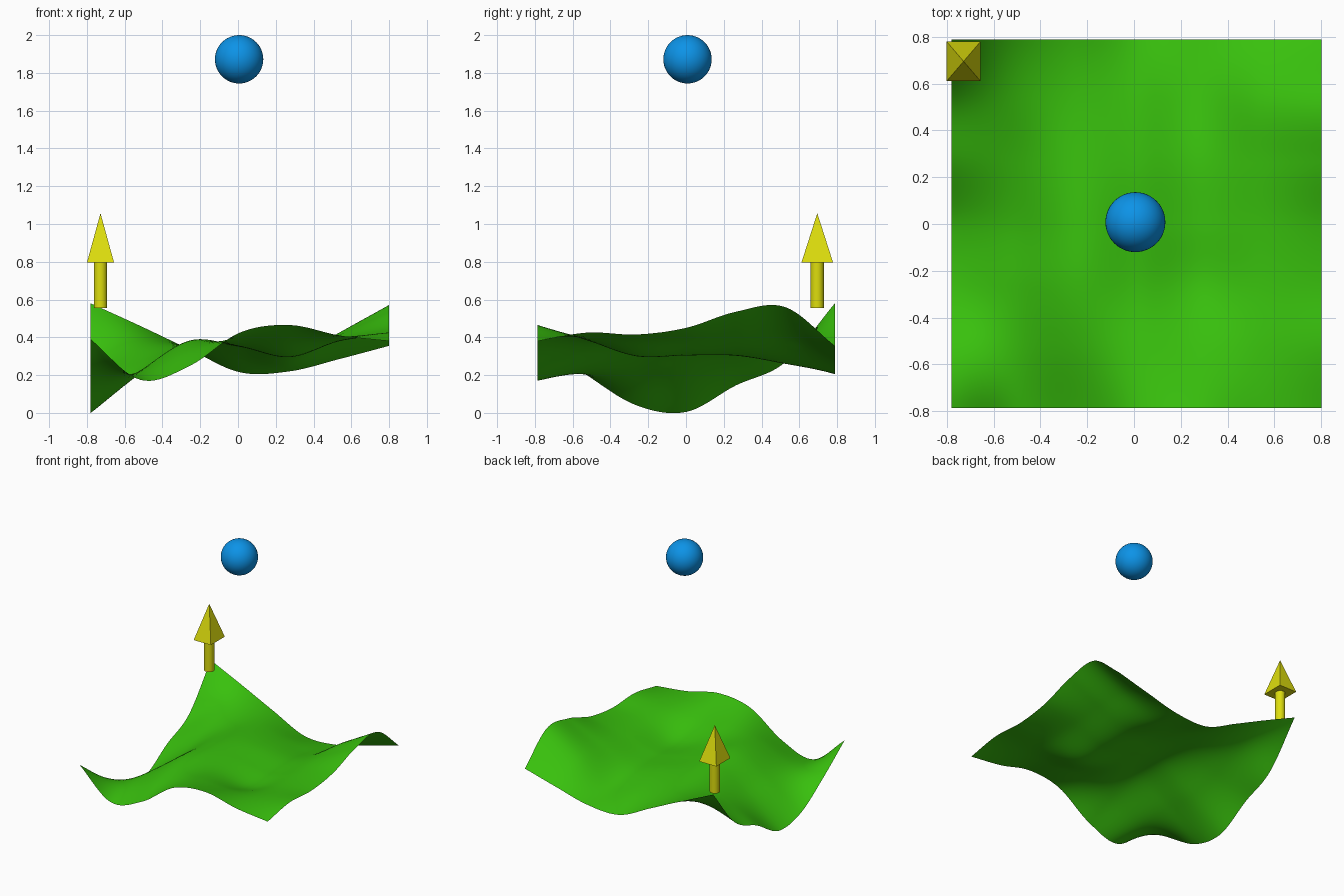
import bpy, bmesh, math

if "Cube" in bpy.data.objects:
    bpy.data.objects.remove(bpy.data.objects["Cube"])


def material(name, rgb):
    m = bpy.data.materials.new(name)
    m.diffuse_color = (*rgb, 1.0)
    m.use_nodes = True
    m.node_tree.nodes["Principled BSDF"].inputs["Base Color"].default_value = m.diffuse_color
    return m


GREEN = material("grass_green", (0.04, 0.53, 0.004))
BLUE = material("sky_blue", (0.004, 0.31, 0.85))
YELLOW = material("marker_yellow", (0.73, 0.73, 0.004))


def finish(obj, name, mat, smooth=True):
    obj.name = name
    obj.data.materials.append(mat)
    for p in obj.data.polygons:
        p.use_smooth = smooth
    return obj


# Terrain control heights: rows run front to back, columns left to right
HEIGHTS = [
    [.39, .175, .25, .425, .465, .41, .38],
    [.20, .215, .335, .395, .385, .40, .425],
    [.04, .225, .38, .355, .30, .38, .415],
    [.005, .21, .38, .35, .305, .39, .45],
    [.145, .27, .37, .345, .305, .415, .535],
    [.268, .36, .355, .30, .265, .415, .56],
    [.58, .46, .335, .215, .22, .285, .355],
]


def spline(values, t):
    """Smooth curve through evenly spaced values, t in 0..1."""
    n = len(values) - 1
    v = [2 * values[0] - values[1], *values, 2 * values[-1] - values[-2]]
    i = min(int(t * n), n - 1)
    f = t * n - i
    a, b, c, d = v[i:i + 4]
    return b + 0.5 * f * (c - a + f * (2*a - 5*b + 4*c - d + f * (3*(b - c) + d - a)))


# Wavy terrain sheet
N = 60
X0, X1, Y0, Y1 = -0.78, 0.80, -0.787, 0.788
bm = bmesh.new()
grid = []
for j in range(N + 1):
    v = j / N
    grid.append([])
    for i in range(N + 1):
        u = i / N
        z = spline([spline(row, u) for row in HEIGHTS], v)
        grid[j].append(bm.verts.new((X0 + (X1 - X0) * u, Y0 + (Y1 - Y0) * v, max(z, 0))))
for j in range(N):
    for i in range(N):
        bm.faces.new((grid[j][i], grid[j][i+1], grid[j+1][i+1], grid[j+1][i]))
mesh = bpy.data.meshes.new("terrain")
bm.to_mesh(mesh)
bm.free()
terrain = bpy.data.objects.new("terrain", mesh)
bpy.context.collection.objects.link(terrain)
finish(terrain, "terrain", GREEN)

# Floating ball
bpy.ops.mesh.primitive_uv_sphere_add(segments=48, ring_count=24, radius=0.128,
                                     location=(0.006, 0.008, 1.872))
finish(bpy.context.object, "ball", BLUE)

# Arrow shaft
AX, AY = -0.728, 0.695
bpy.ops.mesh.primitive_cylinder_add(vertices=32, radius=0.035, depth=0.245,
                                    location=(AX, AY, 0.6775))
shaft = finish(bpy.context.object, "arrow_shaft", YELLOW)
bpy.ops.object.shade_smooth_by_angle(angle=math.radians(40))

# Arrow head: four-sided pyramid with a slightly oblong base
bm = bmesh.new()
base = [bm.verts.new((AX + sx * 0.072, AY + sy * 0.084, 0.795))
        for sx, sy in ((-1, -1), (1, -1), (1, 1), (-1, 1))]
tip = bm.verts.new((AX, AY, 1.057))
bm.faces.new(base[::-1])
for k in range(4):
    bm.faces.new((base[k], base[(k + 1) % 4], tip))
mesh = bpy.data.meshes.new("arrow_head")
bm.to_mesh(mesh)
bm.free()
head = bpy.data.objects.new("arrow_head", mesh)
bpy.context.collection.objects.link(head)
finish(head, "arrow_head", YELLOW, smooth=False)
